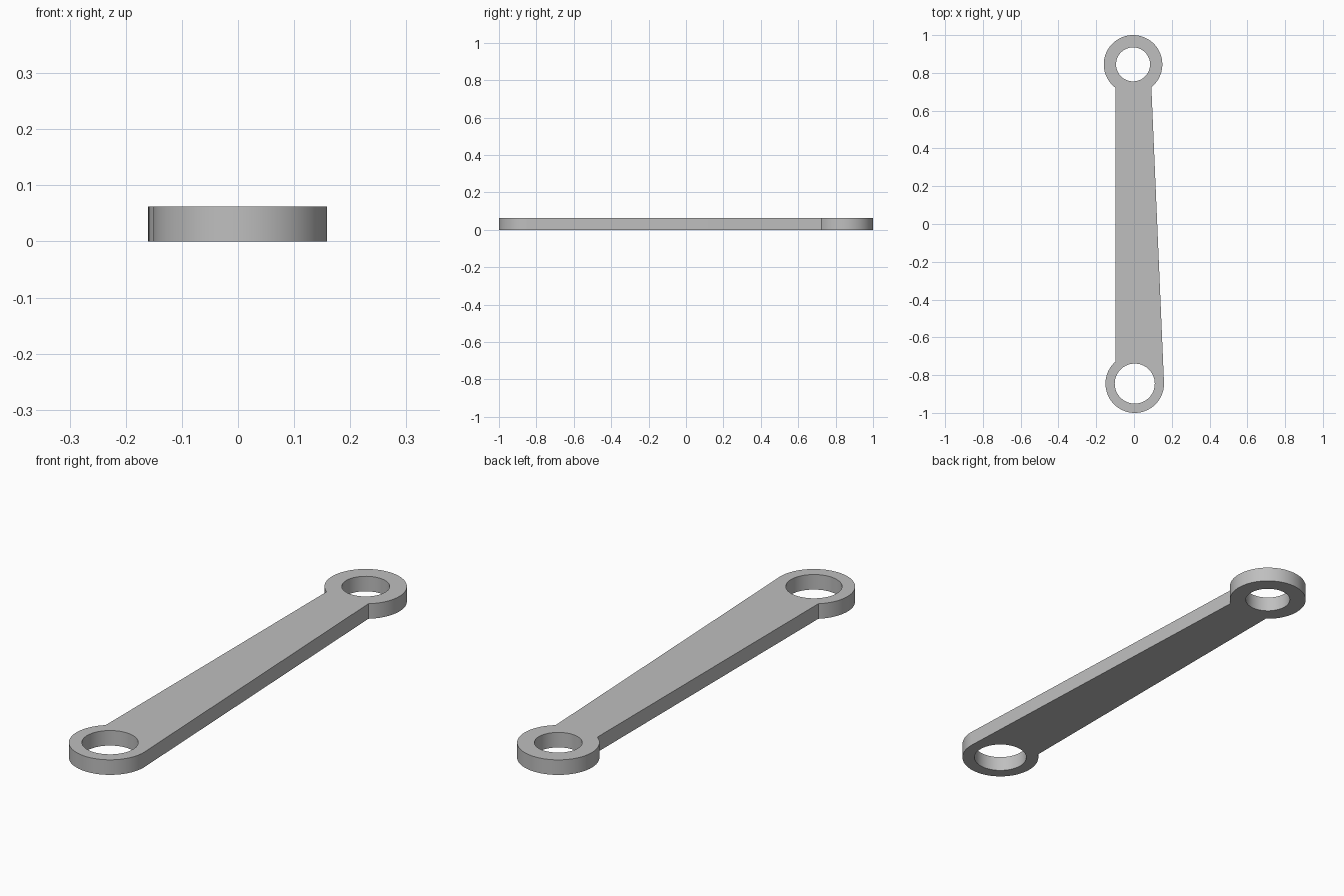
import bpy, bmesh, math

cube = bpy.data.objects.get("Cube")
if cube:
    bpy.data.objects.remove(cube, do_unlink=True)

HEIGHT = 0.0625
RING_R = 0.155
BAR_X, BAR_HALF = -0.003, 0.095
FRONT = (0.004, -0.845)
BACK = (-0.005, 0.845)
SEG = 64

# Plain grey metal
grey = bpy.data.materials.new("grey_metal")
grey.use_nodes = True
color = (0.52, 0.52, 0.52, 1.0)
grey.diffuse_color = color
grey.node_tree.nodes["Principled BSDF"].inputs["Base Color"].default_value = color


def arc(centre, radius, start, end, count):
    """Points from start to end angle, both ends included."""
    return [(centre[0] + radius * math.cos(start + (end - start) * i / count),
             centre[1] + radius * math.sin(start + (end - start) * i / count))
            for i in range(count + 1)]


def eye_arc(centre, side):
    """Outer arc of one eye, running counter-clockwise between the bar edges."""
    right = math.acos((BAR_X + BAR_HALF - centre[0]) / RING_R)
    left = math.acos((BAR_X - BAR_HALF - centre[0]) / RING_R)
    if side > 0:
        return arc(centre, RING_R, -right, 2 * math.pi - left, SEG)
    return arc(centre, RING_R, left, 2 * math.pi + right - 2 * right + right, SEG)


def add_loop(bm, points):
    verts = [bm.verts.new((x, y, 0)) for x, y in points]
    return [bm.edges.new((v, verts[(i + 1) % len(verts)])) for i, v in enumerate(verts)]


# Link outline: two round eyes joined by a straight bar, with two bores
bm = bmesh.new()
edges = add_loop(bm, eye_arc(BACK, 1) + eye_arc(FRONT, -1))
for centre, radius in ((FRONT, 0.106), (BACK, 0.09)):
    edges += add_loop(bm, arc(centre, radius, 0, 2 * math.pi, SEG)[:-1])
bmesh.ops.triangle_fill(bm, edges=edges, use_beauty=True)

# Thickness
top = bmesh.ops.extrude_face_region(bm, geom=bm.faces[:], use_keep_orig=True)
bmesh.ops.translate(bm, vec=(0, 0, HEIGHT),
                    verts=[g for g in top["geom"] if isinstance(g, bmesh.types.BMVert)])
bmesh.ops.recalc_face_normals(bm, faces=bm.faces[:])

mesh = bpy.data.meshes.new("connecting_link")
bm.to_mesh(mesh)
bm.free()
link = bpy.data.objects.new("connecting_link", mesh)
bpy.context.collection.objects.link(link)
mesh.materials.append(grey)

# Smooth round walls, sharp rims
bpy.ops.object.select_all(action="DESELECT")
link.select_set(True)
bpy.context.view_layer.objects.active = link
bpy.ops.object.shade_smooth_by_angle(angle=math.radians(30))
